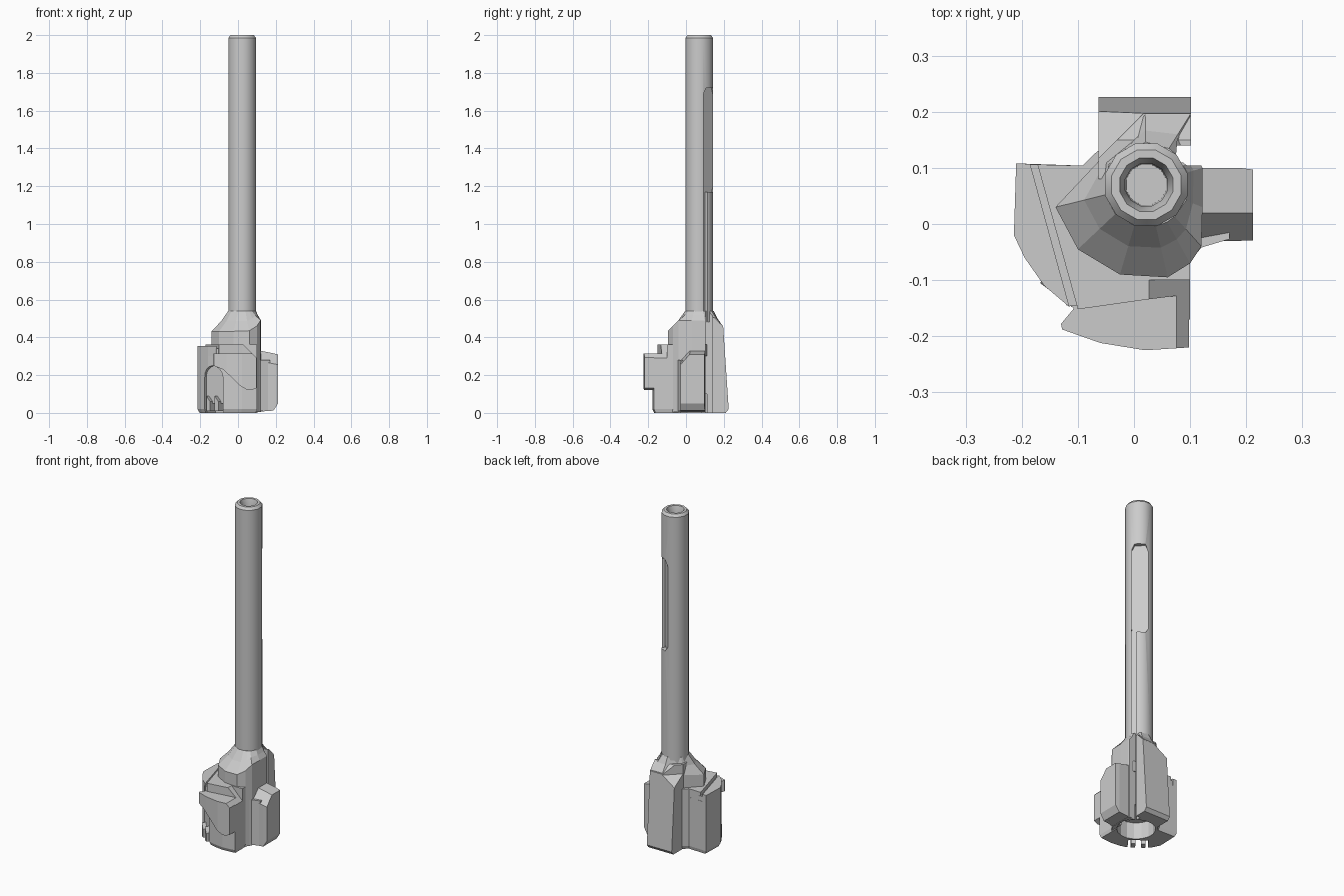
import bpy, bmesh, math
from mathutils import Vector

if "Cube" in bpy.data.objects:
    bpy.data.objects.remove(bpy.data.objects["Cube"])

CX, CY = 0.022, 0.070          # shaft axis


def loft(name, rings, smooth=False):
    """Skin a list of equal-length 3D rings and cap both ends."""
    bm = bmesh.new()
    vs = [[bm.verts.new(p) for p in r] for r in rings]
    n = len(rings[0])
    for a, b in zip(vs, vs[1:]):
        for i in range(n):
            j = (i + 1) % n
            bm.faces.new((a[i], a[j], b[j], b[i]))
    bm.faces.new(vs[0][::-1])
    bm.faces.new(vs[-1])
    bmesh.ops.recalc_face_normals(bm, faces=bm.faces)
    me = bpy.data.meshes.new(name)
    bm.to_mesh(me)
    bm.free()
    ob = bpy.data.objects.new(name, me)
    bpy.context.collection.objects.link(ob)
    if smooth:
        bpy.ops.object.select_all(action='DESELECT')
        ob.select_set(True)
        bpy.context.view_layer.objects.active = ob
        bpy.ops.object.shade_smooth_by_angle(angle=math.radians(35))
    return ob


def prism(name, pts, lo, hi, u=(1, 0, 0), v=(0, 1, 0), w=(0, 0, 1), o=(0, 0, 0)):
    """Extrude a 2D profile given in the u/v plane along w."""
    u, v, w, o = map(Vector, (u, v, w, o))
    return loft(name, [[o + u * a + v * b + w * d for a, b in pts] for d in (lo, hi)])


XZ = dict(u=(1, 0, 0), v=(0, 0, 1), w=(0, 1, 0))
YZ = dict(u=(0, 1, 0), v=(0, 0, 1), w=(1, 0, 0))


def circle(r, z, n=12, cx=CX, cy=CY):
    return [(cx + r * math.cos((i + .5) * 2 * math.pi / n),
             cy + r * math.sin((i + .5) * 2 * math.pi / n), z) for i in range(n)]


def rect(a0, a1, b0, b1):
    return [(a0, b0), (a1, b0), (a1, b1), (a0, b1)]


def boolean(cutter, *targets, op='DIFFERENCE'):
    cutter.hide_render = True
    cutter.hide_viewport = True
    cutter.display_type = 'WIRE'
    for t in targets:
        m = t.modifiers.new(cutter.name, 'BOOLEAN')
        m.object, m.operation, m.solver = cutter, op, 'EXACT'


# hollow-ended shaft
shaft = loft("shaft", [circle(r, z) for r, z in (
    (.076, .48), (.076, 1.985), (.064, 2.0), (.049, 2.0), (.039, 1.965), (.037, 1.8))], True)

# core with collar, blending up to the shaft (x, y, top height)
collar = [(.122, .10, .49), (.10, .14, .47), (.10, .195, .46), (.02, .195, .46),
          (-.06, .115, .44), (-.14, .03, .432), (-.10, -.045, .432), (-.025, -.09, .432),
          (.06, -.095, .435), (.10, -.07, .46), (.12, -.04, .49), (.122, .03, .49)]
neck, mid = [], []
for x, y, z in collar:
    d = Vector((x - CX, y - CY))
    k = d.normalized() * .076
    neck.append((CX + k.x, CY + k.y, .54))
    e = k + (d - k) * .42
    mid.append((CX + e.x, CY + e.y, z + (.54 - z) * .5))
core = loft("core", [[(x, y, 0.005) for x, y, z in collar], collar, mid, neck])

# lower body with chamfered foot
foot = [(-.21, .108), (-.214, -.02), (-.195, -.06), (-.16, -.11), (-.105, -.152),
        (-.04, -.17), (.02, -.178), (.10, -.17), (.10, .10), (.06, .13), (-.065, .13), (-.092, .104)]
body = loft("body", [[(x * k, y * k, z) for x, y in foot]
                     for k, z in ((.95, 0), (1, .02), (1, .312))])

# upper deck, split by a diagonal step
deck_left = prism("deck_left", [(-.21, .108), (-.214, -.02), (-.195, -.06), (-.16, -.11),
                                (-.115, -.148), (-.185, .107)], .30, .355)
deck_right = prism("deck_right", [(-.172, .106), (-.10, -.152), (.02, -.135), (.10, -.125),
                                  (.10, .10), (.06, .13), (-.065, .13), (-.092, .104)], .30, .363)
prism("deck_step", [(-.19, .106), (-.12, -.145), (-.09, -.145), (-.16, .106)], .30, .34)

# front lug: plan outline trimmed by a curved side profile
lug = prism("front_lug", [(-.13, -.178), (-.105, -.148), (.02, -.12), (.098, -.12),
                          (.098, -.22), (.02, -.225), (-.06, -.212), (-.128, -.188)], .05, .40)
lug_trim = prism("lug_trim", [(-.2, .314), (-.2, .25), (-.13, .25), (-.08, .23), (-.03, .185),
                              (.01, .145), (.045, .123), (.07, .12), (.12, .14), (.12, .314)],
                 -.3, 0, **XZ)
boolean(lug_trim, lug, op='INTERSECT')

# right lug with sloped front shoulder and chamfered outer end
right_lug = loft("right_lug", [[(x, y * s, z0 if z < .1 else z - dz) for y, z in
                                ((-.03, 0), (-.03, .28), (.02, .335), (.10, .335), (.10, 0))]
                               for x, s, z0, dz in ((.09, 1, .005, 0), (.188, 1, .012, .02),
                                                    (.212, .97, .05, .025))])
prism("right_fillet", [(.09, -.08), (.12, -.042), (.17, -.027), (.17, 0), (.09, 0)], .01, .28)

# back lug, tapered, with roofed top
back_lug = prism("back_lug", [(.08, .0), (.21, .0), (.226, .02), (.197, .455), (.15, .505),
                              (.08, .505)], -.063, .102, **YZ)
s = math.sqrt(.5)
roof_cut = prism("roof_cut", [(0, .45), (.2, .27), (.2, .7), (-.0, .7)], -.3, .3,
                 u=(-s, s, 0), v=(0, 0, 1), w=(s, s, 0), o=(.02, .2, 0))
boolean(roof_cut, back_lug)

# slanted corner above the front lug
corner_cut = prism("corner_cut", [(.02, .37), (.12, .27), (.12, .40), (.02, .40)],
                   -.25, -.10, **XZ)
boolean(corner_cut, lug, body, deck_right)

# socket in the underside
socket = loft("socket_cut", [circle(.105, z, 16, .01, .03) for z in (-.02, .10)])
boolean(socket, core, body, back_lug, right_lug)

# arched recess and foot notch on the front-left wall
arch = [(-.06, -.02), (.06, -.02)] + [(.06 * math.cos(a * math.pi / 8), .19 + .06 * math.sin(a * math.pi / 8))
                                      for a in range(9)]
diag = dict(u=(.8, -.6, 0), v=(0, 0, 1), w=(-.6, -.8, 0), o=(-.135, -.132, 0))
boolean(prism("arch_cut", arch, -.025, .06, **diag), body)
boolean(prism("notch_cut", rect(-.055, .055, -.02, .05), -.10, .06, **diag), body, core)
for i, a in enumerate((-.03, .025)):
    prism(f"arch_tooth_{i + 1}", [(a - .012, .01), (a + .012, .01), (a + .012, .06),
                                  (a - .012, .09)], -.045, -.002, **diag)

# key slot down the back-right of the body, groove and pocket along the shaft
boolean(prism("slot_cut", rect(.075, .14, .104, .14), -.02, .56), core, back_lug, body)
boolean(prism("slot_top_cut", rect(.075, .14, .11, .14), .30, .56), deck_right)
back = dict(u=(-s, s, 0), v=(0, 0, 1), w=(s, s, 0), o=(CX, CY, 0))
boolean(prism("groove_cut", rect(-.036, -.010, .40, 1.19), .052, .12, **back), shaft)
boolean(prism("pocket_cut", [(-.034, 1.17), (.04, 1.17), (.054, 1.20), (.054, 1.68), (.04, 1.72),
                             (-.02, 1.72), (-.034, 1.69)], .05, .12, **back), shaft)
